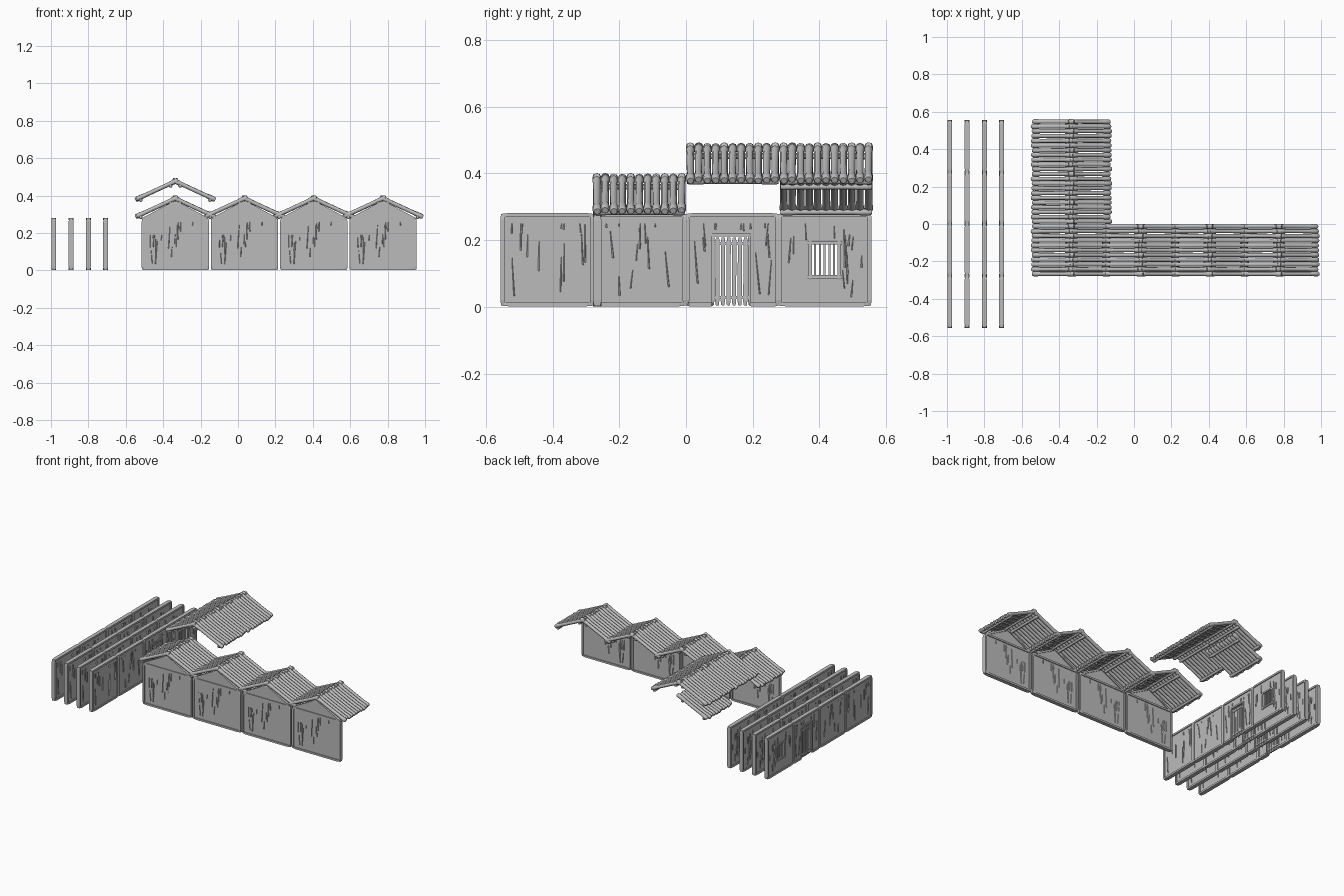
import bpy, bmesh, math, random
from mathutils import Matrix, Vector

if "Cube" in bpy.data.objects:
    bpy.data.objects.remove(bpy.data.objects["Cube"])

wood = bpy.data.materials.new("weathered_grey_wood")
wood.use_nodes = True
GREY = (0.5, 0.5, 0.5, 1)
wood.diffuse_color = GREY
wood.node_tree.nodes["Principled BSDF"].inputs["Base Color"].default_value = GREY

MODULE = 0.277     # width of one side wall module
WALL_H = 0.275
SPAN = 0.36        # width of one gable wall
RISE = 0.535       # roof slope


def finish(bm, name):
    bmesh.ops.recalc_face_normals(bm, faces=bm.faces)
    mesh = bpy.data.meshes.new(name)
    bm.to_mesh(mesh)
    bm.free()
    mesh.materials.append(wood)
    return mesh


def place(mesh, name, loc, turn=0):
    ob = bpy.data.objects.new(name, mesh)
    ob.location = loc
    ob.rotation_euler.z = turn
    bpy.context.collection.objects.link(ob)
    return ob


def box(bm, u0, u1, z0, z1, depth):
    """Upright block centred on the wall plane."""
    m = Matrix.Translation(((u0 + u1) / 2, 0, (z0 + z1) / 2))
    bmesh.ops.create_cube(bm, size=1, matrix=m @ Matrix.Diagonal((u1 - u0, depth, z1 - z0, 1)))


def beam(bm, p, q, w, depth):
    """Squared beam between two points in the wall plane, slightly worn at the ends."""
    p, q = Vector((p[0], 0, p[1])), Vector((q[0], 0, q[1]))
    d = q - p
    side = Vector((-d.z, 0, d.x)).normalized() * w / 2
    rings = []
    for t, k in ((0, 0.75), (0.06, 1), (0.94, 1), (1, 0.75)):
        c = p + d * t
        rings.append([bm.verts.new(c + side * a * k + Vector((0, b * k * depth / 2, 0)))
                      for a, b in ((-1, -1), (1, -1), (1, 1), (-1, 1))])
    skin(bm, rings)


def skin(bm, rings):
    n = len(rings[0])
    for a, b in zip(rings, rings[1:]):
        for i in range(n):
            j = (i + 1) % n
            bm.faces.new((a[i], a[j], b[j], b[i]))
    bm.faces.new(rings[0])
    bm.faces.new(rings[-1])


def log(bm, p, q, r, sides=8):
    """Round pole with thicker, chamfered ends."""
    p, q = Vector(p), Vector(q)
    d = q - p
    rot = d.to_track_quat('Z', 'Y')
    rings = []
    for t, k in ((0, 0.8), (0.03, 1.1), (0.13, 1.05), (0.2, 0.9),
                 (0.8, 0.9), (0.87, 1.05), (0.97, 1.1), (1, 0.8)):
        rings.append([bm.verts.new(p + d * t + rot @ Vector(
            (r * k * math.cos(math.tau * i / sides), r * k * math.sin(math.tau * i / sides), 0)))
            for i in range(sides)])
    skin(bm, rings)


def splinters(bm, rng, count, u0, u1, z0, z1, hole=None):
    """Thin pointed slivers raised on both faces of a wall."""
    done = 0
    while done < count:
        u, z = rng.uniform(u0, u1), rng.uniform(z0, z1)
        length, lean = rng.uniform(0.03, 0.13), rng.uniform(-0.12, 0.12)
        top = min(z + length, z1)
        if hole and hole[0] - 0.015 < u < hole[1] + 0.015 and top > hole[2] and z < hole[3]:
            continue
        done += 1
        a, b = Vector((u, 0, z)), Vector((u + lean * (top - z), 0, top))
        w = rng.uniform(0.002, 0.0035)
        for s in (-1, 1):
            out = Vector((0, s * 0.011, 0))
            base = Vector((0, s * 0.006, 0))
            va = [bm.verts.new(a + Vector((k * w, 0, 0)) + o) for k, o in ((-1, base), (0.6, out), (1, base))]
            vb = [bm.verts.new(b + Vector((k * w * 0.4, 0, 0)) + o) for k, o in ((-1, base), (0.6, out), (1, base))]
            skin(bm, [va, vb])


def side_wall(name, seed, hole=None):
    """Framed plank wall module, with an optional opening (u0, u1, z0, z1)."""
    bm = bmesh.new()
    h = MODULE / 2 - 0.004
    if hole:
        a, b, c, d = hole
        box(bm, -h, a, 0.006, WALL_H, 0.014)
        box(bm, b, h, 0.006, WALL_H, 0.014)
        box(bm, a, b, d, WALL_H, 0.014)
        if c > 0.02:
            box(bm, a, b, 0.006, c, 0.014)
    else:
        box(bm, -h, h, 0.006, WALL_H, 0.014)
    for s in (-1, 1):
        beam(bm, (s * h, 0.004), (s * h, WALL_H + 0.004), 0.012, 0.026)
    beam(bm, (-h, WALL_H), (h, WALL_H), 0.012, 0.026)
    if not (hole and hole[2] < 0.02):
        beam(bm, (-h, 0.008), (h, 0.008), 0.012, 0.026)
    else:
        beam(bm, (-h, 0.008), (hole[0], 0.008), 0.012, 0.026)
        beam(bm, (hole[1], 0.008), (h, 0.008), 0.012, 0.026)
    splinters(bm, random.Random(seed), 13, -h + 0.02, h - 0.02, 0.03, 0.25, hole)
    return bm


# Side wall modules: plain, door and window
plain = [finish(side_wall("plain", s), "plain_wall") for s in (3, 8)]

DOOR = (-0.058, 0.052, 0.006, 0.215)
bm = side_wall("door", 5, DOOR)
for u in DOOR[:2]:
    beam(bm, (u, 0.006), (u, 0.22), 0.009, 0.026)
beam(bm, (DOOR[0] - 0.006, 0.216), (DOOR[1] + 0.006, 0.216), 0.01, 0.026)
for i in range(6):
    u = DOOR[0] + 0.013 + i * 0.0168
    beam(bm, (u, 0.005), (u + 0.001, 0.208), 0.0125, 0.012)
for z in (0.028, 0.19):
    beam(bm, (DOOR[0], z), (DOOR[1], z), 0.01, 0.018)
door = finish(bm, "door_wall")

WINDOW = (-0.043, 0.043, 0.09, 0.192)
bm = side_wall("window", 11, WINDOW)
a, b, c, d = WINDOW
for u in (a, b):
    beam(bm, (u, c - 0.008), (u, d + 0.008), 0.01, 0.026)
for z in (c, d):
    beam(bm, (a - 0.012, z), (b + 0.012, z), 0.01, 0.026)
for i in range(5):
    u = a + (i + 1) * (b - a) / 6
    beam(bm, (u, c), (u, d), 0.006, 0.01)
window = finish(bm, "window_wall")

# Four parallel side walls, each made of four modules
for row in range(4):
    x = -0.985 + row * 0.0925
    for i, mesh in enumerate((plain[0], plain[1], door, window)):
        place(mesh, f"{mesh.name}_{row}_{i}", (x, (i - 1.5) * MODULE, 0), math.pi / 2)

# Gable wall
bm = bmesh.new()
h = SPAN / 2 - 0.006
outline = [(-h, 0.006), (h, 0.006), (h, WALL_H), (0, WALL_H + h * RISE), (-h, WALL_H)]
skin(bm, [[bm.verts.new((u, y, z)) for u, z in outline] for y in (-0.007, 0.007)])
for s in (-1, 1):
    beam(bm, (s * h, 0.004), (s * h, WALL_H), 0.012, 0.026)
    beam(bm, (s * h, WALL_H), (0, WALL_H + h * RISE), 0.012, 0.026)
for z in (0.008, WALL_H):
    beam(bm, (-h, z), (h, z), 0.012, 0.026)
rng = random.Random(4)
splinters(bm, rng, 9, -0.14, -0.07, 0.02, 0.19)
splinters(bm, rng, 8, -0.04, 0.15, 0.06, 0.26)
gable = finish(bm, "gable_wall")


# Roof halves: poles running down the slope, tied by purlins underneath
def roof_half(side, seed):
    bm = bmesh.new()
    rng = random.Random(seed)
    poles = 11
    for i in range(poles):
        y = (i + 0.5) * 0.28 / poles
        j = rng.uniform(-0.004, 0.004)
        top, low = -0.012 + j, 0.21 + j
        log(bm, (side * top, y, 0.384 - RISE * top), (side * low, y + rng.uniform(-0.001, 0.001),
            0.384 - RISE * low + 0.016), 0.0122)
    for u in (0.025, 0.185):
        log(bm, (side * u, 0.003, 0.372 - RISE * u + 0.06 * u), (side * u, 0.277, 0.372 - RISE * u + 0.06 * u), 0.009)
    mesh = finish(bm, "roof_half")
    for p in mesh.polygons:
        p.use_smooth = len(p.vertices) == 4
    mesh.set_sharp_from_angle(angle=math.radians(50))
    return mesh


right_half, left_half = roof_half(-1, 1), roof_half(1, 2)


def roof(name, x, y, z):
    place(right_half, name + "_right_half", (x, y, z))
    place(left_half, name + "_left_half", (x, y, z))


# Row of four roofed gables
for i in range(4):
    x = -0.335 + i * 0.37
    place(gable, f"gable_wall_{i}", (x, -0.266, 0))
    roof(f"roof_{i}", x, -0.28, 0)

# Raised roofs and the loose lower half
for i in range(2):
    roof(f"raised_roof_{i}", -0.335, i * 0.28, 0.092)
place(right_half, "loose_roof_half", (-0.335, 0.28, 0))
